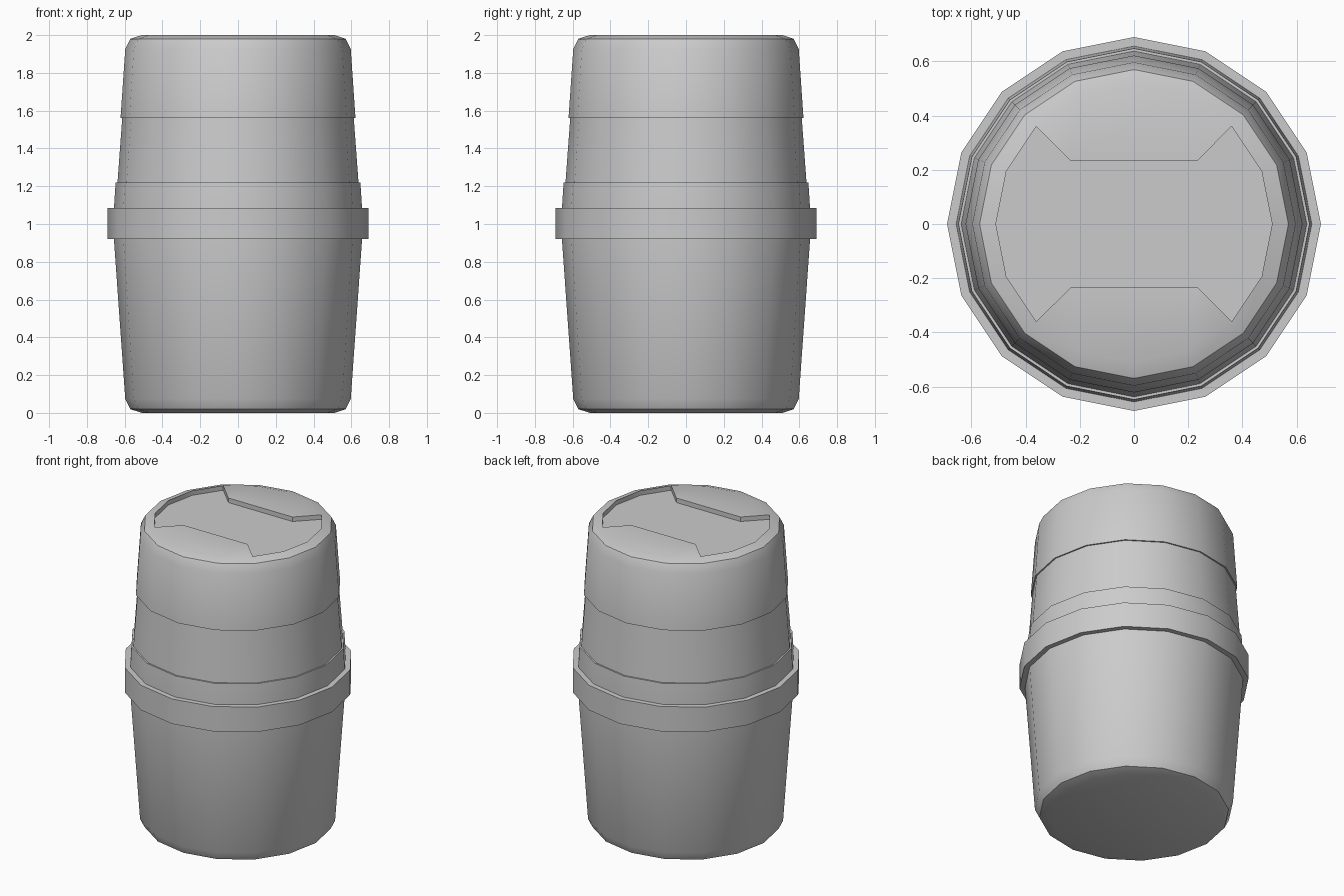
import bpy, bmesh
from math import cos, sin, pi, radians

if "Cube" in bpy.data.objects:
    bpy.data.objects.remove(bpy.data.objects["Cube"])

SIDES = 16


def add_rings(bm, profile):
    """Revolve (radius, z) points; returns the vertex rings."""
    rings = [[bm.verts.new((r * cos(2 * pi * i / SIDES), r * sin(2 * pi * i / SIDES), z))
              for i in range(SIDES)] for r, z in profile]
    return rings


def bridge(bm, low, high):
    n = len(low)
    for i in range(n):
        j = (i + 1) % n
        bm.faces.new((low[i], low[j], high[j], high[i]))


def finish(bm, name):
    bmesh.ops.recalc_face_normals(bm, faces=bm.faces)
    mesh = bpy.data.meshes.new(name)
    bm.to_mesh(mesh)
    bm.free()
    obj = bpy.data.objects.new(name, mesh)
    bpy.context.collection.objects.link(obj)
    bpy.ops.object.select_all(action='DESELECT')
    obj.select_set(True)
    bpy.context.view_layer.objects.active = obj
    bpy.ops.object.shade_smooth_by_angle(angle=radians(30))
    return obj


# Canister body: chamfered ends, shallow groove in the upper half
bm = bmesh.new()
profile = [(0.51, 0), (0.57, 0.02), (0.597, 0.075), (0.657, 0.92), (0.657, 1.08),
           (0.648, 1.22), (0.638, 1.22), (0.613, 1.56), (0.622, 1.56),
           (0.597, 1.925), (0.57, 1.98), (0.51, 2.0)]
rings = add_rings(bm, profile)
for low, high in zip(rings, rings[1:]):
    bridge(bm, low, high)
bm.faces.new(rings[0])

# Top: two raised segments on either side of a sunken panel
top = rings[-1]
n = 0.235
ne, nw, sw, se = [bm.verts.new((x, y, 2.0)) for x, y in ((n, n), (-n, n), (-n, -n), (n, -n))]
bm.faces.new(top[2:7] + [nw, ne])
bm.faces.new(top[10:15] + [se, sw])
outline = top[0:3] + [ne, nw] + top[6:11] + [sw, se] + top[14:16]
floor = [bm.verts.new((v.co.x, v.co.y, 1.97)) for v in outline]
bridge(bm, floor, outline)
bm.faces.new(floor)
finish(bm, "canister_body")

# Raised band around the middle
bm = bmesh.new()
rings = add_rings(bm, [(0.64, 0.92), (0.69, 0.92), (0.69, 1.085), (0.64, 1.085)])
for k in range(4):
    bridge(bm, rings[k], rings[(k + 1) % 4])
finish(bm, "middle_band")
